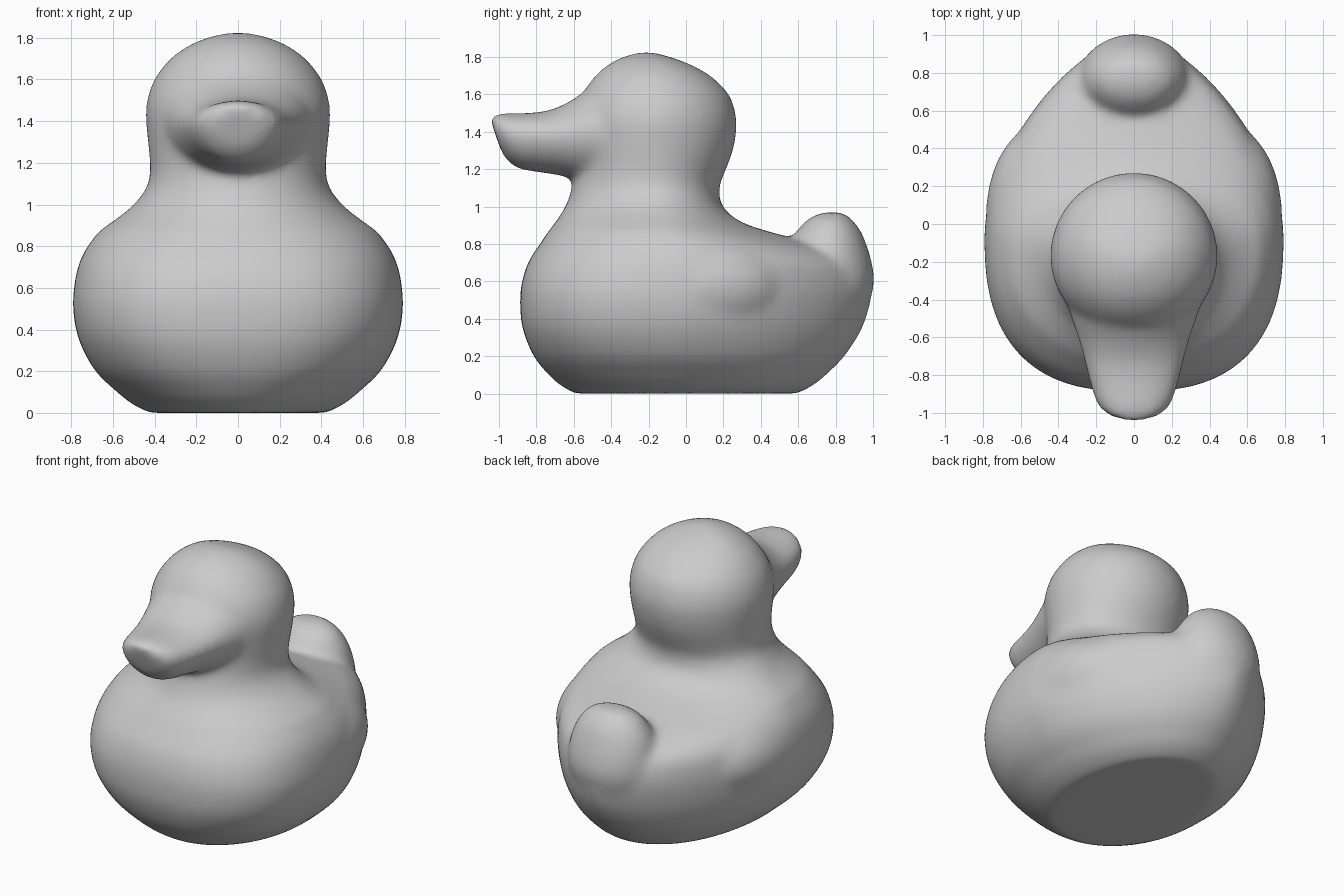
import bpy
import bmesh
from math import cos, sin, pi, copysign
from mathutils import Matrix

cube = bpy.data.objects.get("Cube")
if cube:
    bpy.data.objects.remove(cube, do_unlink=True)

SEGMENTS = 64
STEPS = 4
bm = bmesh.new()


def power(value, exponent):
    return copysign(abs(value) ** exponent, value)


def refine(rows):
    """Smooth curve through a table of section sizes."""
    padded = [rows[0], *rows, rows[-1]]
    fine = []
    for a, b, c, d in zip(padded, padded[1:], padded[2:], padded[3:]):
        for s in range(STEPS):
            t = s / STEPS
            fine.append([
                q + t / 2 * (r - p + t * (2 * p - 5 * q + 4 * r - u
                                          + t * (3 * (q - r) + u - p)))
                for p, q, r, u in zip(a, b, c, d)])
    return fine + [list(rows[-1])]


def outline(width, near, far, middle, near_curve=2, far_curve=2):
    """Egg-shaped section, widest at middle."""
    points = []
    for i in range(SEGMENTS):
        a = 2 * pi * i / SEGMENTS
        curve = far_curve if sin(a) > 0 else near_curve
        reach = far - middle if sin(a) > 0 else middle - near
        points.append((width * power(cos(a), 2 / curve),
                       middle + reach * power(sin(a), 2 / curve)))
    return points


def loft(sections):
    """Closed skin through a stack of sections."""
    rings = [[bm.verts.new(p) for p in points] for points in sections]
    for low, high in zip(rings, rings[1:]):
        for i in range(SEGMENTS):
            j = (i + 1) % SEGMENTS
            bm.faces.new((low[i], low[j], high[j], high[i]))
    bm.faces.new(rings[0][::-1])
    bm.faces.new(rings[-1])


# Body, neck and head: height, front, back, half width
trunk = [
    (0, -.6, .6, .43), (.05, -.68, .69, .52), (.1, -.735, .75, .58),
    (.2, -.815, .85, .685), (.35, -.875, .945, .765), (.5, -.888, .99, .793),
    (.6, -.877, .985, .788), (.7, -.845, .93, .77), (.78, -.795, .77, .735),
    (.83, -.76, .58, .7), (.87, -.735, .43, .67), (.92, -.695, .29, .6),
    (1, -.645, .195, .5), (1.1, -.61, .178, .43), (1.2, -.59, .215, .423),
    (1.3, -.59, .252, .433), (1.42, -.6, .272, .443), (1.5, -.595, .265, .437),
    (1.6, -.555, .23, .403), (1.7, -.485, .13, .325), (1.77, -.4, 0, .225),
    (1.81, -.31, -.12, .12), (1.825, -.25, -.19, .05),
]
sections = []
for z, front, back, width in refine(trunk):
    neck = min(max((z - .7) / .4, 0), 1)
    fullness = max(0, 1 - (2 * z - 1) ** 2)
    shape = outline(width, front, back, -.05 - .12 * neck,
                    2 + .6 * fullness, 2 - .4 * fullness)
    sections.append([(x, y, z) for x, y in shape])
loft(sections)

# Upturned tail: height, front, back, half width
tail = [
    (.4, .45, .93, .27), (.5, .47, .985, .29), (.6, .5, 1.007, .3),
    (.7, .53, .995, .29), (.8, .56, .965, .265), (.88, .6, .93, .22),
    (.94, .66, .88, .16), (.97, .73, .84, .08),
]
loft([[(x, y, z) for x, y in outline(w, f, b, (f + b) / 2)]
      for z, f, b, w in refine(tail)])

# Bill, its sections leaning forward at the top: y, bottom, top, half width
bill = [
    (-1.035, 1.28, 1.47, .11), (-1, 1.215, 1.495, .175),
    (-.93, 1.19, 1.5, .215), (-.82, 1.175, 1.5, .245),
    (-.7, 1.15, 1.515, .275), (-.58, 1.12, 1.56, .31),
    (-.45, 1.1, 1.62, .35), (-.25, 1.15, 1.62, .36),
]
loft([[(x, y + .35 * (1.43 - z), z)
       for x, z in outline(w, bottom, top, 1.38)]
      for y, bottom, top, w in refine(bill)])

# Folded wings swelling from the flanks
for side in (-1, 1):
    place = Matrix.Translation((side * .45, .05, .57))
    size = Matrix.Diagonal((.335, .5, .3, 1))
    bmesh.ops.create_uvsphere(bm, u_segments=48, v_segments=24, radius=1,
                              matrix=place @ size)

bmesh.ops.recalc_face_normals(bm, faces=bm.faces)
mesh = bpy.data.meshes.new("duck_body")
bm.to_mesh(mesh)
bm.free()
duck = bpy.data.objects.new("duck_body", mesh)
bpy.context.collection.objects.link(duck)

# Plain grey finish
grey = bpy.data.materials.new("plain_grey")
grey.use_nodes = True
colour = (.6, .6, .6, 1)
grey.diffuse_color = colour
grey.node_tree.nodes["Principled BSDF"].inputs["Base Color"].default_value = colour
mesh.materials.append(grey)

# Fuse the parts into one soft skin
fuse = duck.modifiers.new("fuse", 'REMESH')
fuse.mode = 'VOXEL'
fuse.voxel_size = .02
fuse.use_smooth_shade = True
soften = duck.modifiers.new("soften", 'SMOOTH')
soften.factor = .5
soften.iterations = 28
